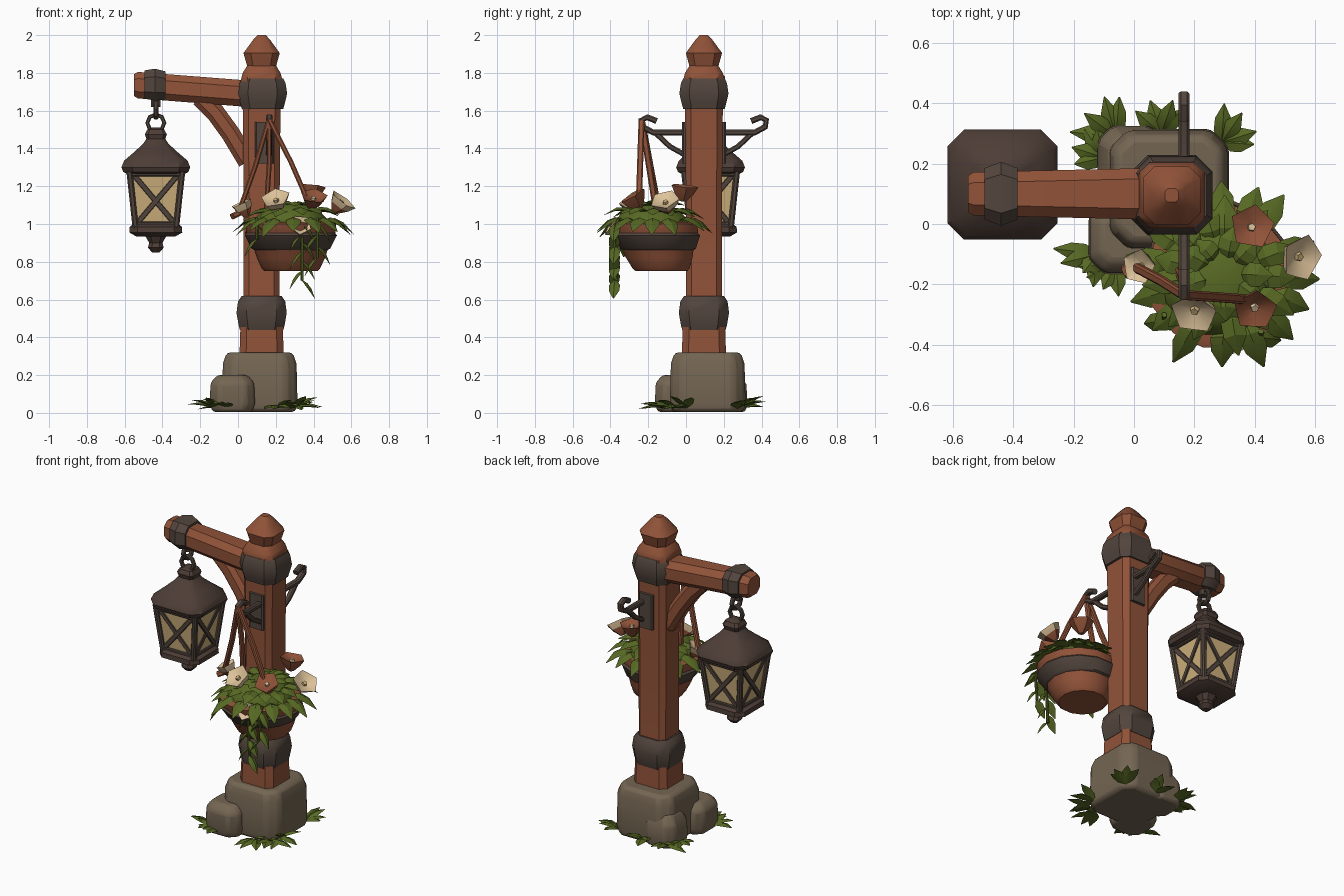
import bpy, bmesh, math, random
from mathutils import Vector as V

random.seed(4)
if "Cube" in bpy.data.objects:
    bpy.data.objects.remove(bpy.data.objects["Cube"])
X, Y, Z = V((1, 0, 0)), V((0, 1, 0)), V((0, 0, 1))


def material(name, rgb):
    m = bpy.data.materials.new(name)
    m.use_nodes = True
    m.diffuse_color = (*rgb, 1)
    m.node_tree.nodes["Principled BSDF"].inputs["Base Color"].default_value = (*rgb, 1)
    return m


WOOD = material("red brown wood", (.28, .085, .04))
IRON = material("dark iron", (.085, .06, .047))
ROOF = material("lantern brown", (.075, .047, .037))
STONE = material("stone", (.175, .132, .085))
LEAF = material("leaf green", (.095, .14, .017))
GLASS = material("warm glass", (.62, .44, .2))
CREAM = material("cream petal", (.72, .54, .32))


def loft(bm, rings, closed=False, mats=None):
    """Skin equal-sized rings of points; cap both ends unless closed."""
    vs = [[bm.verts.new(p) for p in r] for r in rings]
    n = len(vs[0])
    pairs = list(zip(vs, vs[1:])) + ([(vs[-1], vs[0])] if closed else [])
    faces = []
    for k, (a, b) in enumerate(pairs):
        for i in range(n):
            f = bm.faces.new((a[i], a[(i + 1) % n], b[(i + 1) % n], b[i]))
            f.material_index = mats[k] if mats else 0
            faces.append(f)
    if not closed:
        faces += [bm.faces.new(vs[0]), bm.faces.new(vs[-1])]
    bmesh.ops.recalc_face_normals(bm, faces=faces)


def finish(name, bm, *mats, angle=38, bevel=0):
    me = bpy.data.meshes.new(name)
    bm.to_mesh(me)
    bm.free()
    ob = bpy.data.objects.new(name, me)
    bpy.context.collection.objects.link(ob)
    for m in mats:
        me.materials.append(m)
    bpy.ops.object.select_all(action='DESELECT')
    ob.select_set(True)
    bpy.context.view_layer.objects.active = ob
    bpy.ops.object.shade_smooth_by_angle(angle=math.radians(angle))
    if bevel:
        mod = ob.modifiers.new("soft edges", 'BEVEL')
        mod.width, mod.segments = bevel, 2
    return ob


def block_ring(c, u, v, hu, hv, cut=.25):
    """Rectangle with clipped corners."""
    k = cut * min(hu, hv)
    pts = [(hu, hv - k), (hu - k, hv), (k - hu, hv), (-hu, hv - k),
           (-hu, k - hv), (k - hu, -hv), (hu - k, -hv), (hu, k - hv)]
    return [V(c) + u * a + v * b for a, b in pts]


def round_ring(c, u, v, r, n):
    return [V(c) + (u * math.cos(t) + v * math.sin(t)) * r
            for t in (i * math.tau / n for i in range(n))]


def tower(name, x, y, levels, mat, cut=.25, bevel=0, ratio=1):
    """Upright block from (height, half width) levels."""
    bm = bmesh.new()
    loft(bm, [block_ring((x, y, z), X, Y, h, h * ratio, cut) for z, h in levels])
    return finish(name, bm, mat, bevel=bevel)


def bar(bm, pts, hu, hv, closed=False, ref=Y, cut=.5):
    """Sweep a small clipped rectangle along points; hv lies along ref."""
    pts = [V(p) for p in pts]
    rings = []
    for i, p in enumerate(pts):
        a = pts[i - 1] if closed or i else p
        b = pts[(i + 1) % len(pts)] if closed or i < len(pts) - 1 else p
        t = (b - a).normalized()
        u = t.cross(ref).normalized()
        rings.append(block_ring(p, u, u.cross(t), hu, hv, cut))
    loft(bm, rings, closed)


def leaf(bm, base, d, length, width, droop=.3):
    """Chunky pointed leaf that bends down towards the tip."""
    d = V(d).normalized()
    side = d.cross(Z).normalized()
    up = side.cross(d)
    rings = []
    for t, w in ((0, .25), (.3, .9), (.62, .85), (1, .06)):
        c = V(base) + d * length * t - Z * droop * length * t * t
        rings.append([c + side * w * width, c + up * w * width * .4,
                      c - side * w * width, c - up * w * width * .15])
    loft(bm, rings)


# Stone footing
tower("stone_base", .115, .115, [(.005, .19), (.05, .2), (.26, .195), (.32, .175)], STONE, .3, .02)
tower("stone_front_lobe", -.03, -.045, [(.005, .105), (.05, .12), (.16, .115), (.2, .08)], STONE, .4, .015)
tower("stone_back_lobe", -.01, .215, [(.005, .1), (.05, .11), (.15, .105), (.21, .07)], STONE, .4, .015)

# Post, iron bands and carved top
PX, PY = .125, .095
tower("post", PX, PY, [(.28, .118), (.46, .112), (.62, .095), (1.2, .096), (1.62, .1),
                       (1.77, .108), (1.8, .1), (1.84, .075)], WOOD, .3)
tower("post_cap", PX, PY, [(1.82, .072), (1.855, .082), (1.905, .096), (1.975, .045), (2, .022)], WOOD, .4)
tower("lower_band", PX, PY, [(.44, .115), (.465, .122), (.53, .133), (.59, .125), (.62, .105)], IRON, .4)
tower("upper_band", PX + .005, PY, [(1.61, .11), (1.64, .118), (1.69, .13), (1.745, .122), (1.77, .11)], IRON, .4)


# Cross beam, its end band and the curved brace
def beam(name, sections, mat):
    bm = bmesh.new()
    loft(bm, [block_ring((x, .1, z), Y, Z, hy, hz, .5) for x, z, hy, hz in sections])
    finish(name, bm, mat)


beam("beam", [(-.55, 1.735, .06, .058), (-.53, 1.735, .072, .07), (.05, 1.69, .085, .07)], WOOD)
beam("beam_band", [(-.495, 1.738, .085, .075), (-.44, 1.738, .106, .084), (-.385, 1.733, .085, .075)], IRON)
bm = bmesh.new()
bar(bm, [(-.2, .1, 1.67), (-.12, .1, 1.59), (-.04, .1, 1.48), (.05, .1, 1.33)], .05, .05)
finish("brace", bm, WOOD)

# Lantern
LX, LY = -.435, .13
tower("lantern_roof", LX, LY, [(1.26, .14), (1.275, .172), (1.3, .182), (1.335, .168), (1.385, .11),
                               (1.425, .067), (1.45, .05), (1.475, .058), (1.5, .045), (1.51, .02)], ROOF, .3)
tower("lantern_glass", LX, LY, [(.98, .105), (1.28, .138)], GLASS, .1)
tower("lantern_base", LX, LY, [(.935, .105), (.955, .14), (.985, .138), (1.0, .118)], ROOF, .3)
tower("lantern_finial", LX, LY, [(.85, .02), (.875, .042), (.9, .035), (.94, .058)], ROOF, .5)
bm = bmesh.new()
c = V((LX, LY, 0))
for u, v in ((X, Y), (Y, -X), (-X, -Y), (-Y, X)):
    def at(s, z):
        h = .107 + (z - .98) * .11
        return c + u * h + v * s * h + Z * z
    bar(bm, [at(1, .98), at(1, 1.28)], .016, .016, ref=u)
    bar(bm, [at(-.85, 1.01), at(.85, 1.26)], .014, .006, ref=u)
    bar(bm, [at(.85, 1.01), at(-.85, 1.26)], .014, .006, ref=u)
    for z in (1.0, 1.265):
        bar(bm, [at(-1, z), at(1, z)], .014, .01, ref=u)
finish("lantern_frame", bm, IRON)
bm = bmesh.new()
for z, r, side, ref in ((1.535, .045, X, Y), (1.61, .045, Y, X)):
    bar(bm, round_ring((LX, .115, z), side, Z, r, 8), .011, .013, True, ref)
bar(bm, [(LX, .105, 1.67), (LX, .105, 1.62)], .025, .022)
finish("lantern_chain", bm, IRON)

# Iron brackets on the front and back of the post
HX = .165
for name, s in (("front_bracket", -1), ("back_bracket", 1)):
    bm = bmesh.new()

    def p(d, z):
        return (HX, PY + s * d, z)
    bar(bm, [p(.08, 1.485), p(.27, 1.485), p(.325, 1.515), p(.33, 1.55), p(.3, 1.565), p(.25, 1.545)],
        .016, .018, ref=X)
    bar(bm, [p(.09, 1.36), p(.18, 1.41), p(.26, 1.485)], .014, .016, ref=X)
    bar(bm, [(.14, PY + s * .1, 1.32), (.14, PY + s * .1, 1.54)], .05, .016)
    finish(name, bm, IRON)

# Hanging pot with an iron band
PC = V((.28, -.165, 0))


def bowl(name, levels, mat):
    bm = bmesh.new()
    loft(bm, [round_ring(PC + V((0, (.95 - z) * .18, z)), X, Y, r, 14) for z, r in levels])
    return finish(name, bm, mat)


bowl("pot", [(.75, .14), (.765, .155), (.82, .18), (.88, .2), (.95, .235), (1.0, .24), (1.01, .21)], WOOD)
bowl("pot_band", [(.86, .19), (.87, .208), (.94, .244), (.955, .232)], IRON)
bowl("foliage_mound", [(.99, .2), (1.03, .19), (1.08, .14), (1.11, .06)], LEAF)
bm = bmesh.new()
top = V((HX, -.235, 1.555))
for end in ((.0, -.14, 1.05), (.38, -.25, 1.1), (.15, -.16, 1.08)):
    e = V(end)
    bar(bm, [top, top.lerp(e, .5) + X * .008, e], .013, .016)
bar(bm, [(-.03, -.16, 1.04), (.05, -.12, 1.08)], .016, .022)
finish("pot_straps", bm, WOOD)

# Pot leaves in tiers, then trailing vines
bm = bmesh.new()
for n, r, z, length, lift, droop in ((15, .17, 1.02, .15, .15, .6), (13, .11, 1.06, .16, .35, .5),
                                     (9, .05, 1.09, .13, .6, .4)):
    for i in range(n):
        a = (i + random.uniform(-.25, .25)) * math.tau / n
        d = V((math.cos(a), math.sin(a), lift + random.uniform(-.1, .15)))
        leaf(bm, PC + V((d.x * r + .02, d.y * r, z)), d, length * random.uniform(.85, 1.15), .045, droop)
for x, low, count in ((.34, .7, 7), (.42, .82, 4), (.1, .92, 2)):
    y = -.385 if x > .2 else -.33
    for i in range(count):
        z = 1.0 - (1.0 - low) * i / (count - 1)
        leaf(bm, (x, y + .01, z), (.7 * (-1) ** i, -.1, -.7), .095, .033, .3)
    bar(bm, [(x, y + .03, 1.03), (x, y, .97), (x, y + .015, low)], .008, .008)
finish("pot_leaves", bm, LEAF, angle=25)


# Flowers with a brown calyx and a small centre
def flower(name, pos, d, r, petal, centre):
    d = V(d).normalized()
    u = d.orthogonal().normalized()
    v = d.cross(u)
    bm = bmesh.new()
    rings = []
    for h, k in ((-.07, .25), (-.025, .75), (.012, 1), (0, .7), (-.012, .2), (.002, .17)):
        ring = round_ring(V(pos) + d * h, u, v, r * k, 10)
        mid = V(pos) + d * h
        rings.append([mid + (q - mid) * (1 if i % 2 else .82) for i, q in enumerate(ring)])
    loft(bm, rings, mats=[1, 0, 0, 0, 2])
    bm.faces.ensure_lookup_table()
    bm.faces[-1].material_index = 2
    finish(name, bm, petal, WOOD, centre)


for i, (pos, d) in enumerate([((.2, -.29, 1.13), (-.2, -.6, .8)), ((.55, -.11, 1.12), (.6, -.2, .8)),
                              ((.33, -.39, .99), (.1, -.9, .5)), ((.02, -.14, 1.1), (-.4, -.1, .9))]):
    flower(f"cream_flower_{i + 1}", pos, d, .08 if i < 2 else .06, CREAM, GLASS)
for i, (pos, d) in enumerate([((.4, -.28, 1.14), (.1, -.5, .85)), ((.39, -.01, 1.19), (.1, .1, 1))]):
    flower(f"brown_flower_{i + 1}", pos, d, .075, WOOD, CREAM)

# Grass tufts around the footing
bm = bmesh.new()
for x, y in ((-.12, -.1), (-.06, -.13), (-.1, .22), (-.06, .29), (.09, .3), (.29, .27),
             (.3, .0), (.28, -.07), (.2, -.1)):
    out = V((x - .115, y - .1, 0)).normalized()
    side = out.cross(Z)
    for k in (-.9, -.2, .5, 1.1):
        leaf(bm, (x, y, .025), out + side * k + Z * random.uniform(.25, 1.1),
             random.uniform(.11, .16), .032, .25)
finish("grass_tufts", bm, LEAF, angle=25)
